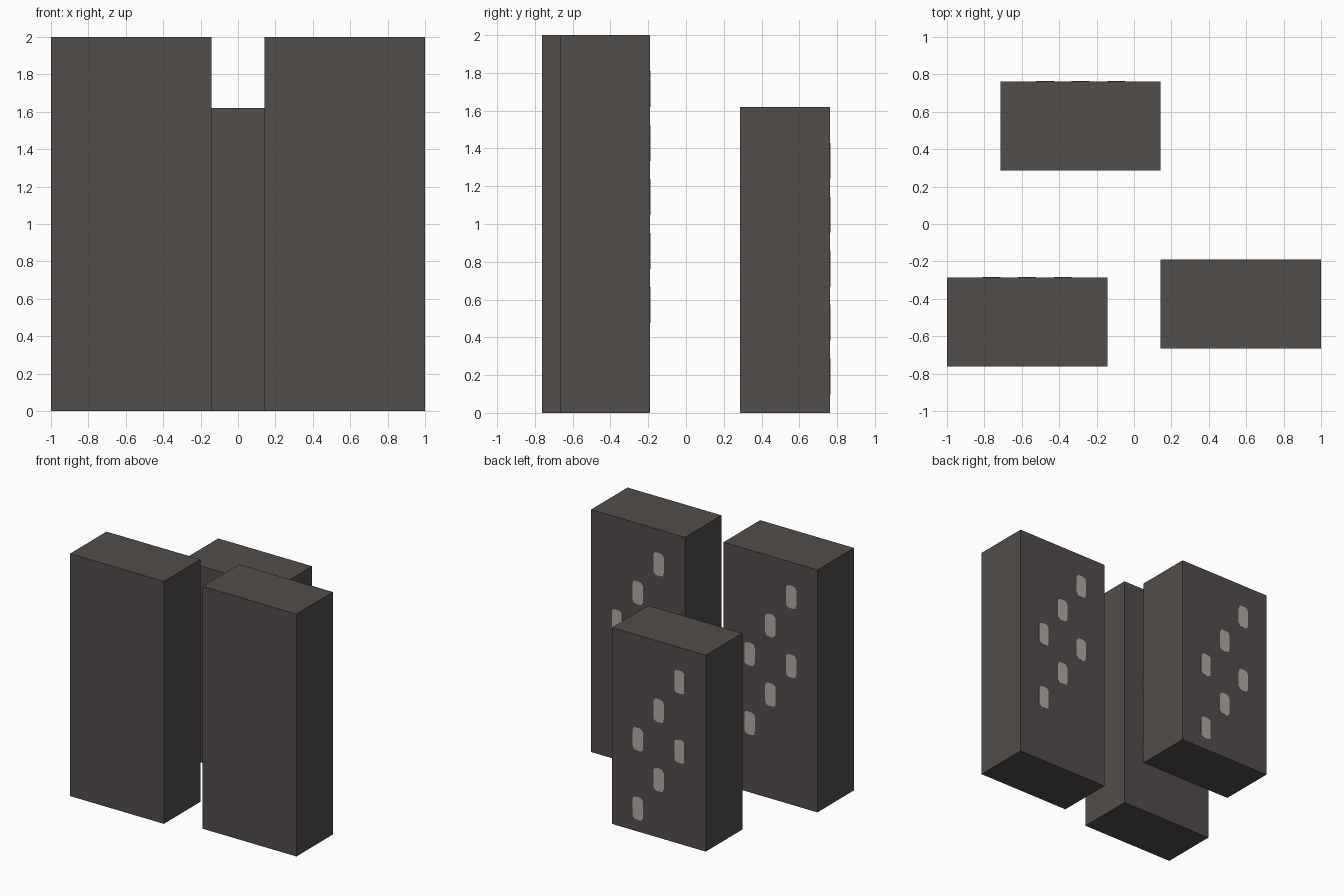
import bpy, bmesh, math

if "Cube" in bpy.data.objects:
    bpy.data.objects.remove(bpy.data.objects["Cube"])

def material(name, rgb):
    m = bpy.data.materials.new(name)
    m.diffuse_color = (*rgb, 1)
    m.use_nodes = True
    m.node_tree.nodes["Principled BSDF"].inputs["Base Color"].default_value = m.diffuse_color
    return m

BODY = material("dark warm grey", (0.084, 0.074, 0.070))
PANE = material("pale grey", (0.456, 0.392, 0.381))
W, D = 0.857, 0.476            # tower footprint

def add_object(name, bm, mat):
    bmesh.ops.recalc_face_normals(bm, faces=bm.faces[:])
    me = bpy.data.meshes.new(name)
    bm.to_mesh(me)
    bm.free()
    me.materials.append(mat)
    ob = bpy.data.objects.new(name, me)
    bpy.context.collection.objects.link(ob)

# Plain box tower standing on the ground
def tower(name, x, y, h):
    bm = bmesh.new()
    bmesh.ops.create_cube(bm, size=1)
    for v in bm.verts:
        v.co = (x + v.co.x * W, y + v.co.y * D, (v.co.z + 0.5) * h)
    add_object(name, bm, BODY)

# Thin rounded window plates, two diagonal runs of three on the back wall
def windows(name, x, y, h, w=0.095, t=0.19, r=0.03):
    bm = bmesh.new()
    for col in (-1, 0, 1):
        for run in (0, 1):
            cx = x + col * 0.19
            cz = h - 0.571 - col * 0.286 - run * 0.571
            ring = []
            for q, (sx, sz) in enumerate(((1, 1), (-1, 1), (-1, -1), (1, -1))):
                for k in range(4):
                    a = math.radians(q * 90 + k * 30)
                    ring.append(bm.verts.new((cx + sx * (w / 2 - r) + r * math.cos(a),
                                              y + D / 2 - 0.001,
                                              cz + sz * (t / 2 - r) + r * math.sin(a))))
            face = bm.faces.new(ring)
            ext = bmesh.ops.extrude_face_region(bm, geom=[face])["geom"]
            for v in ext:
                if isinstance(v, bmesh.types.BMVert):
                    v.co.y += 0.003
    # mirror the diagonal so the high windows sit on the -x side
    add_object(name, bm, PANE)

for side, x, y, h in (("left", -0.5715, -0.524, 2.0),
                      ("right", 0.5715, -0.4285, 2.0),
                      ("rear", -0.2855, 0.524, 1.62)):
    tower(side + "_tower", x, y, h)
    windows(side + "_windows", x, y, h)
